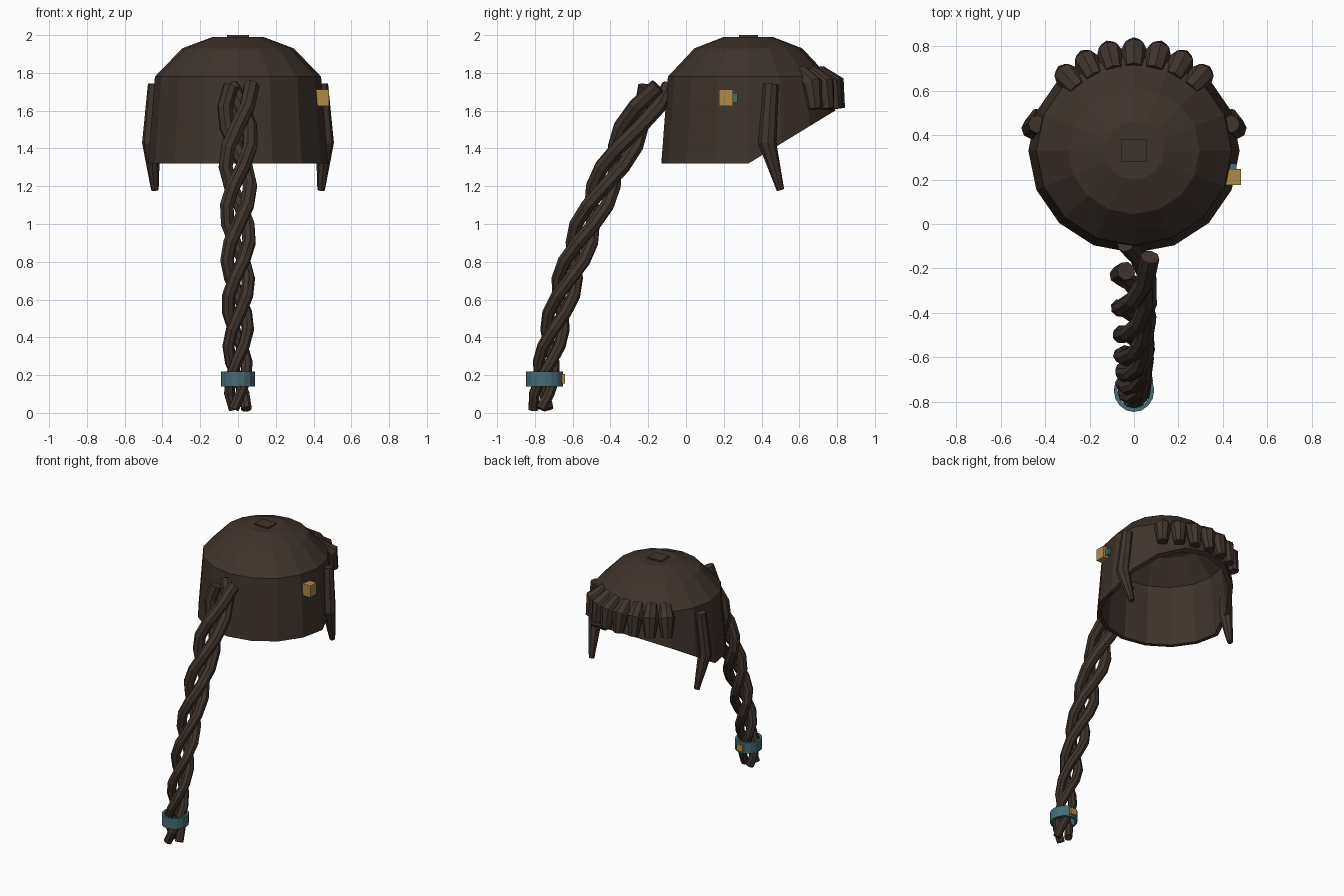
import bpy, bmesh, math
from mathutils import Vector

if "Cube" in bpy.data.objects:
    bpy.data.objects.remove(bpy.data.objects["Cube"])


def material(name, rgb):
    m = bpy.data.materials.new(name)
    m.diffuse_color = (*rgb, 1)
    m.use_nodes = True
    m.node_tree.nodes["Principled BSDF"].inputs["Base Color"].default_value = m.diffuse_color
    return m


HAIR = material("dark_brown_hair", (0.050, 0.033, 0.025))
GOLD = material("gold", (0.42, 0.26, 0.065))
TEAL = material("teal_ribbon", (0.062, 0.15, 0.18))
CY = 0.33  # head centre in y


def mesh_object(name, bm, mat):
    bmesh.ops.recalc_face_normals(bm, faces=bm.faces)
    me = bpy.data.meshes.new(name)
    bm.to_mesh(me)
    bm.free()
    me.materials.append(mat)
    ob = bpy.data.objects.new(name, me)
    bpy.context.collection.objects.link(ob)
    return ob


def box(name, center, size, mat):
    bm = bmesh.new()
    bmesh.ops.create_cube(bm, size=1)
    for v in bm.verts:
        v.co = Vector(center) + v.co * Vector(size)
    return mesh_object(name, bm, mat)


def lathe(name, profile, sides, mat, place, closed=False):
    """Join rings of (radius, z); place() maps radius, angle, z to a point."""
    bm = bmesh.new()
    rings = [[bm.verts.new(place(r, 2 * math.pi * i / sides, z)) for i in range(sides)]
             for r, z in profile]
    pairs = list(zip(rings, rings[1:])) + ([(rings[-1], rings[0])] if closed else [])
    for a, b in pairs:
        for i in range(sides):
            j = (i + 1) % sides
            bm.faces.new((a[i], a[j], b[j], b[i]))
    if not closed:
        # cap both the outer and the inner crown
        bm.faces.new(rings[0])
        bm.faces.new(rings[-1])
    return mesh_object(name, bm, mat)


def lock(name, points, radii):
    """A tapered eight-sided tube of hair along a path."""
    cu = bpy.data.curves.new(name, 'CURVE')
    cu.dimensions = '3D'
    cu.bevel_depth = 1
    cu.bevel_resolution = 2
    cu.use_fill_caps = True
    sp = cu.splines.new('POLY')
    sp.points.add(len(points) - 1)
    for p, co, r in zip(sp.points, points, radii):
        p.co = (*co, 1)
        p.radius = r
    sp.use_smooth = False
    cu.materials.append(HAIR)
    ob = bpy.data.objects.new(name, cu)
    bpy.context.collection.objects.link(ob)
    return ob


# Hair cap: hollow faceted dome whose lower edge rises toward the forehead
def cap_point(r, a, z):
    y = 0.968 * r * math.sin(a)
    if z < 1.5:
        z += max(0, y) * 0.61
    return (r * math.cos(a), CY + y, z)


outer = [(0.135, 1.99), (0.295, 1.93), (0.44, 1.78), (0.476, 1.32)]
inner = [(r - 0.03, z - 0.025 * (z > 1.5)) for r, z in reversed(outer)]
lathe("hair_cap", outer + inner, 16, HAIR, cap_point)
box("crown_plate", (0, CY, 1.99), (0.115, 0.1, 0.02), HAIR)

# Fringe: seven short locks fanned around the forehead
for i in range(-3, 4):
    a = math.radians(90 - 14 * i)
    path = [(r * math.cos(a), CY + r * math.sin(a), z)
            for r, z in ((0.37, 1.80), (0.455, 1.74), (0.475, 1.61))]
    lock("fringe_lock", path, (0.045, 0.058, 0.037))

# Side locks in front of the ears
for s in (-1, 1):
    lock("side_lock", [(s * 0.437, 0.45, 1.74), (s * 0.46, 0.43, 1.43), (s * 0.44, 0.5, 1.18)],
         (0.04, 0.048, 0.02))

# Braid: three strands twisting around a curved centre line
STEPS, TURNS = 18, 7 / 3
for k in range(3):
    path, radii = [], []
    for i in range(STEPS + 1):
        t = i / STEPS
        z = 1.73 - 1.98 * t + 0.27 * t * t
        y = -0.77 + 0.101 * z + 0.149 * z * z
        a = 2 * math.pi * (k / 3 - TURNS * t)
        r = 0.072 - 0.027 * t
        path.append((r * math.cos(a), y + r * math.sin(a), z))
        radii.append(0.043 - 0.014 * t)
    lock("braid_strand", path, radii)

# Braid tie with its small bead
lathe("braid_tie", [(0.096, 0.14), (0.096, 0.22), (0.078, 0.22), (0.078, 0.14)], 16, TEAL,
      lambda r, a, z: (0.95 * r * math.cos(a), -0.749 + 1.02 * r * math.sin(a), z), closed=True)
box("braid_tie_bead", (0, -0.657, 0.18), (0.05, 0.034, 0.05), GOLD)

# Hair clip on one side of the head
box("clip_plate", (0.448, 0.212, 1.668), (0.068, 0.072, 0.088), GOLD)
box("clip_ribbon", (0.445, 0.245, 1.668), (0.034, 0.055, 0.05), TEAL)
